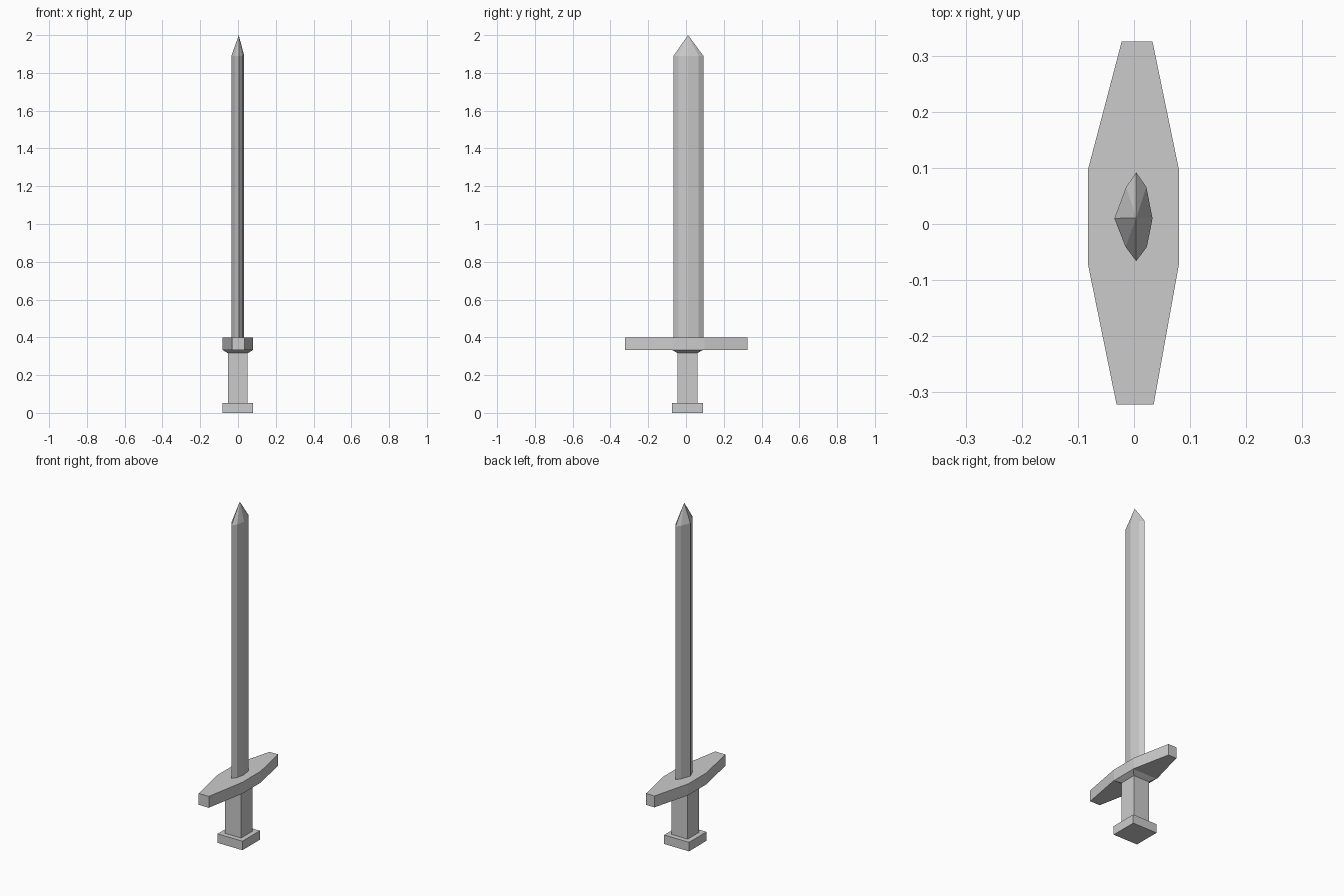
import bpy, bmesh

if "Cube" in bpy.data.objects:
    bpy.data.objects.remove(bpy.data.objects["Cube"])


def loft(name, rings):
    """Closed solid through rings of points; a one-point ring makes a tip."""
    bm = bmesh.new()
    loops = [[bm.verts.new(p) for p in ring] for ring in rings]
    for a, b in zip(loops, loops[1:]):
        n = len(a)
        for i in range(n):
            j = (i + 1) % n
            if len(b) == 1:
                bm.faces.new((a[i], a[j], b[0]))
            else:
                bm.faces.new((a[i], a[j], b[j], b[i]))
    for ring in (loops[0], loops[-1]):
        if len(ring) > 2:
            bm.faces.new(ring)
    bmesh.ops.recalc_face_normals(bm, faces=bm.faces)
    mesh = bpy.data.meshes.new(name)
    bm.to_mesh(mesh)
    bm.free()
    obj = bpy.data.objects.new(name, mesh)
    bpy.context.collection.objects.link(obj)
    return obj


def at(outline, z):
    return [(x, y, z) for x, y in outline]


def square(half, cx=-0.001, cy=0.008):
    return [(cx + sx * half, cy + sy * half)
            for sx, sy in ((-1, -1), (1, -1), (1, 1), (-1, 1))]


wide, narrow = square(0.081), square(0.052)

# Pommel block
loft("pommel", [at(wide, 0), at(wide, 0.053)])

# Grip, flaring out below the guard
loft("grip", [at(narrow, 0.053), at(narrow, 0.316), at(wide, 0.333)])

# Tapered crossguard
guard = [(-0.031, -0.322), (0.035, -0.322), (0.08, -0.072), (0.08, 0.097),
         (0.033, 0.325), (-0.022, 0.325), (-0.082, 0.097), (-0.082, -0.072)]
loft("crossguard", [at(guard, 0.333), at(guard, 0.4)])

# Eight-sided blade with pointed tip
blade = [(0.004, -0.066), (0.023, -0.041), (0.033, 0.01), (0.022, 0.066),
         (0.004, 0.092), (-0.014, 0.066), (-0.035, 0.01), (-0.015, -0.041)]
loft("blade", [at(blade, 0.4), at(blade, 1.89), [(0.004, 0.011, 2.0)]])
